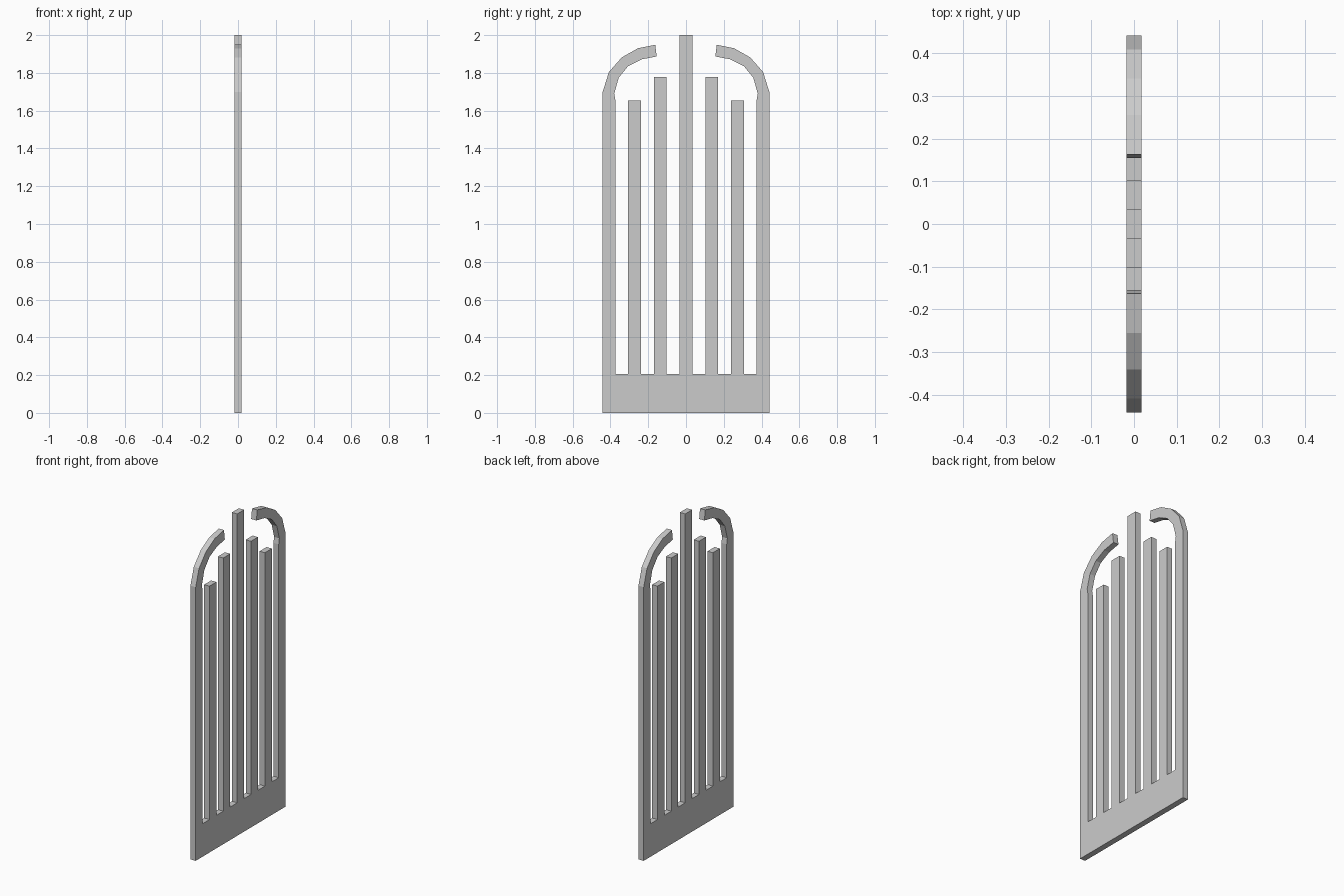
import bpy
import bmesh

cube = bpy.data.objects.get("Cube")
if cube:
    bpy.data.objects.remove(cube)

THICKNESS = 0.036
BASE_TOP = 0.205
TINE_HALF = 0.034

grey = bpy.data.materials.new("plain grey")
grey.use_nodes = True
colour = (0.6, 0.6, 0.6, 1)
grey.diffuse_color = colour
grey.node_tree.nodes["Principled BSDF"].inputs["Base Color"].default_value = colour

# Half outline as (y, z): centre tine, then the two shorter tines
half = [(TINE_HALF, 2.0), (TINE_HALF, BASE_TOP)]
for centre, top in ((0.136, 1.778), (0.272, 1.655)):
    inner, outer = centre - TINE_HALF, centre + TINE_HALF
    half += [(inner, BASE_TOP), (inner, top), (outer, top), (outer, BASE_TOP)]

# Outer post with its curled tip, up the inside and down the outside
half += [(0.374, BASE_TOP), (0.374, 1.655)]
half += [(0.38, 1.69), (0.356, 1.775), (0.306, 1.836), (0.234, 1.872), (0.155, 1.887)]
half += [(0.163, 1.949), (0.255, 1.93), (0.34, 1.882), (0.408, 1.805), (0.441, 1.70)]
half += [(0.441, 0.0)]

# Mirror the outline and extrude it into one flat comb
outline = half + [(-y, z) for y, z in reversed(half)]
bm = bmesh.new()
face = bm.faces.new([bm.verts.new((-THICKNESS / 2, y, z)) for y, z in outline])
extruded = bmesh.ops.extrude_face_region(bm, geom=[face], use_keep_orig=True)
moved = [v for v in extruded["geom"] if isinstance(v, bmesh.types.BMVert)]
bmesh.ops.translate(bm, verts=moved, vec=(THICKNESS, 0, 0))
bmesh.ops.recalc_face_normals(bm, faces=bm.faces)

mesh = bpy.data.meshes.new("comb")
bm.to_mesh(mesh)
bm.free()
mesh.materials.append(grey)
comb = bpy.data.objects.new("comb", mesh)
bpy.context.collection.objects.link(comb)
